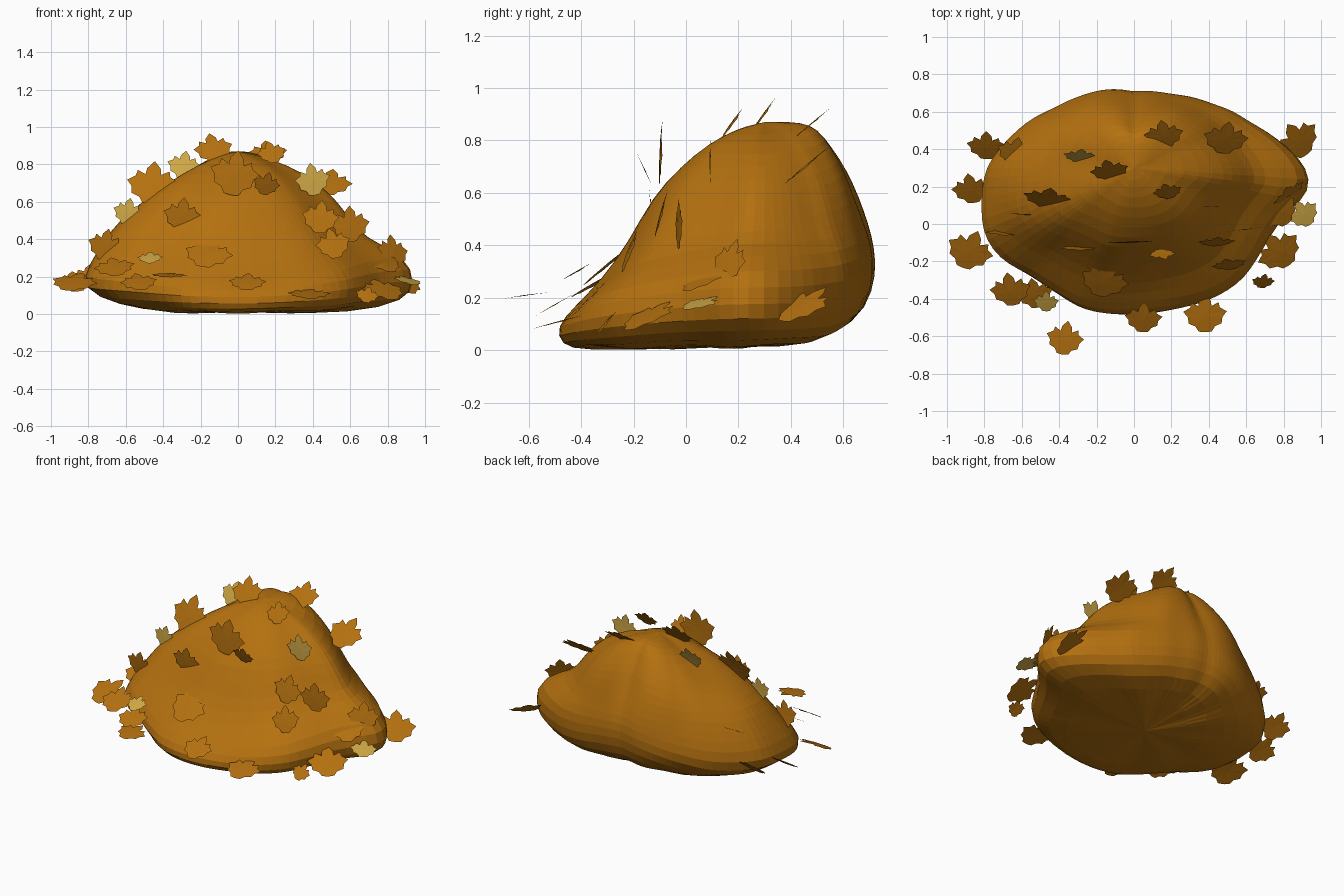
import bpy, bmesh, math, random
from mathutils import Matrix

if "Cube" in bpy.data.objects:
    bpy.data.objects.remove(bpy.data.objects["Cube"])

random.seed(4)


def material(name, col):
    m = bpy.data.materials.new(name)
    m.diffuse_color = (*col, 1)
    m.use_nodes = True
    m.node_tree.nodes["Principled BSDF"].inputs["Base Color"].default_value = m.diffuse_color
    return m


ORANGE = material("autumn_orange", (0.46, 0.165, 0.005))
YELLOW = material("dull_yellow", (0.62, 0.39, 0.06))


def add_object(name, bm, mat):
    me = bpy.data.meshes.new(name)
    bm.to_mesh(me)
    bm.free()
    me.materials.append(mat)
    ob = bpy.data.objects.new(name, me)
    bpy.context.collection.objects.link(ob)
    return ob


# --- mound: plan outline and one vertical profile per compass direction ---
CY = 0.3  # the peak sits behind the middle
OUTLINE = [(0, .71), (-.28, .69), (-.45, .60), (-.65, .455), (-.78, .3), (-.81, .1),
           (-.80, -.08), (-.7, -.2), (-.55, -.27), (-.4, -.37), (-.28, -.45), (0, -.475),
           (.2, -.45), (.45, -.37), (.58, -.27), (.65, -.15), (.72, -.02), (.82, .1),
           (.93, .2), (.91, .28), (.83, .37), (.6, .53), (.4, .645), (.2, .695)]
# (fraction of the outline radius, height)
SOUTH = [(.13, .845), (.27, .79), (.40, .70), (.53, .59), (.65, .40),
         (.78, .26), (.92, .16), (1, .09), (.98, .02), (.88, -.005)]
NORTH = [(.30, .87), (.43, .85), (.55, .78), (.68, .70), (.80, .59),
         (.90, .49), (.97, .40), (1, .30), (.93, .17), (.70, .06)]
WEST = [(.10, .85), (.25, .80), (.45, .70), (.60, .60), (.75, .50),
        (.84, .40), (.94, .28), (1, .14), (.72, .05), (.40, .0)]
EAST = [(.10, .85), (.28, .80), (.45, .70), (.56, .60), (.64, .50),
        (.72, .41), (.96, .31), (1, .17), (.95, .07), (.65, .0)]

POLAR = sorted((math.atan2(y - CY, x) % math.tau, math.hypot(x, y - CY)) for x, y in OUTLINE)


def radius(a):
    ext = [(POLAR[-1][0] - math.tau, POLAR[-1][1])] + POLAR + [(POLAR[0][0] + math.tau, POLAR[0][1])]
    for (a0, r0), (a1, r1) in zip(ext, ext[1:]):
        if a0 <= a <= a1:
            return r0 + (r1 - r0) * (a - a0) / (a1 - a0)


bm = bmesh.new()
N = 48
rings = [[] for _ in SOUTH]
for i in range(N):
    a = math.tau * i / N
    c, s = math.cos(a), math.sin(a)
    side, face = (EAST if c > 0 else WEST), (NORTH if s > 0 else SOUTH)
    r = radius(a) * (1.025 + .03 * c * c - (.02 if s > .5 else 0))
    for k in range(len(SOUTH)):
        t = side[k][0] * c * c + face[k][0] * s * s
        z = side[k][1] * c * c + face[k][1] * s * s
        if k < 7 and s > 0:  # fuller back corners
            t += .95 * t * (1 - t) * abs(s * c)
        lump = 1 + 0.012 * math.sin(5 * a + k) * (0 < k < 7)
        if k == 9:  # uneven hem
            z += .008 * (1 + math.sin(9 * a))
        rings[k].append(bm.verts.new((r * t * c * lump, CY + r * t * s * lump, z)))
top, bottom = bm.verts.new((0, CY, .872)), bm.verts.new((0, .1, .01))
for i in range(N):
    j = (i + 1) % N
    bm.faces.new((top, rings[0][i], rings[0][j]))
    bm.faces.new((bottom, rings[-1][j], rings[-1][i]))
    for u, v in zip(rings, rings[1:]):
        bm.faces.new((u[i], v[i], v[j], u[j]))
bmesh.ops.recalc_face_normals(bm, faces=bm.faces)
mound = add_object("leaf_mound", bm, ORANGE)
mound.modifiers.new("soften", 'SUBSURF').levels = 1

# --- one lobed leaf: half outline mirrored, unit width, tip at +y ---
HALF = [(0, .55), (.14, .38), (.16, .24), (.33, .33), (.36, .20), (.53, .10),
        (.42, -.04), (.40, -.20), (.24, -.27), (.16, -.40), (.04, -.42)]


def leaf(name, x, y, z, size, tilt, mat):
    az = (.8 if x > .7 else .1) * x + random.uniform(-.08, .08)
    m = (Matrix.Translation((x, y, z)) @ Matrix.Rotation(az, 4, 'Z')
         @ Matrix.Rotation(math.radians(tilt), 4, 'X')
         @ Matrix.Rotation(random.uniform(-.3, .3), 4, 'Z'))
    bm = bmesh.new()
    mid = bm.verts.new((0, 0, 0))
    pts = HALF + [(-px, py) for px, py in reversed(HALF[1:])]
    vs = [bm.verts.new((px * size, py * size, -.06 * size * (px * px + py * py))) for px, py in pts]
    for p, q in zip(vs, vs[1:] + vs[:1]):
        bm.faces.new((mid, q, p))
    bmesh.ops.transform(bm, matrix=m, verts=bm.verts)
    add_object(name, bm, mat)


# x, y, z, width, tilt from flat (90 = upright, facing the front)
LEFT = [(-.88, -.15, .17, .24, 25), (-.71, -.05, .36, .18, 98), (-.46, .13, .69, .26, 65),
        (-.13, .28, .88, .20, 55), (-.02, -.10, .74, .25, 88), (-.30, -.13, .52, .19, 98),
        (-.16, -.31, .32, .25, 40), (-.66, -.36, .25, .21, 30), (-.53, -.38, .17, .19, 30),
        (-.37, -.62, .21, .19, 8), (-.79, .41, .20, .20, 40), (-.87, .18, .17, .20, 35),
        (-.64, .38, .40, .18, 30)]
RIGHT = [(.16, .47, .86, .20, 40), (.49, .45, .70, .23, 40), (.15, -.16, .69, .14, 115),
         (.18, .17, .86, .15, 55), (.44, -.10, .51, .19, 75), (.60, -.03, .47, .20, 90),
         (.51, -.22, .37, .18, 70), (.05, -.51, .17, .19, 30), (.38, -.49, .11, .22, 15),
         (.31, -.26, .20, .14, 25), (.69, -.31, .10, .12, 50), (.78, -.15, .13, .24, 30),
         (.78, .06, .27, .20, 30), (.83, .16, .33, .19, 70), (.88, .44, .17, .24, 35)]
PALE = [(-.59, .05, .54, .15, 88), (-.29, .36, .79, .17, 65), (.40, .09, .71, .18, 90),
        (-.47, -.42, .30, .13, 30), (.91, .05, .18, .16, 20)]
for label, rows, mat in (("left_leaf", LEFT, ORANGE), ("right_leaf", RIGHT, ORANGE),
                         ("yellow_leaf", PALE, YELLOW)):
    for n, row in enumerate(rows, 1):
        leaf(f"{label}_{n}", *row, mat)
